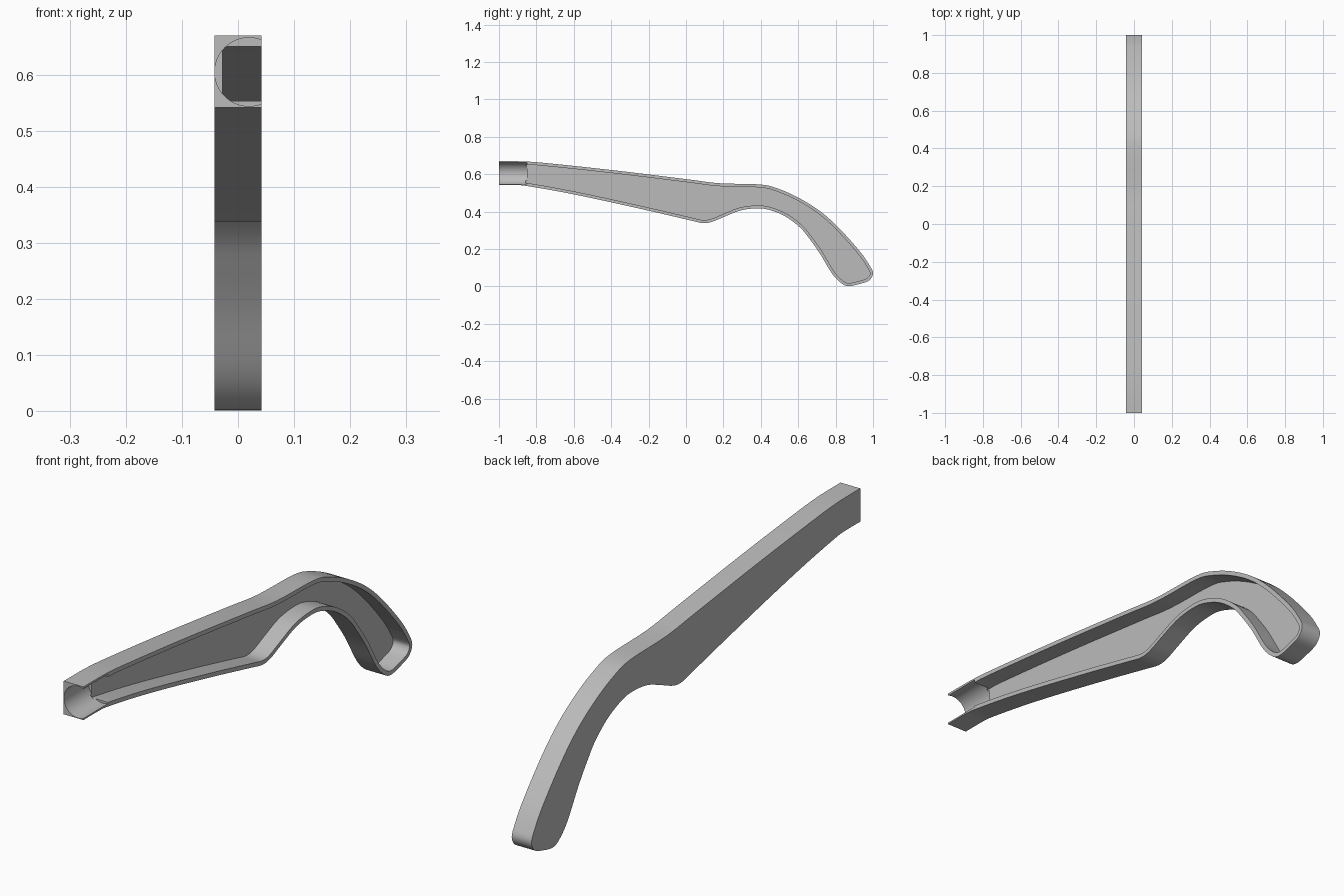
import bpy, bmesh, math
from mathutils import Vector, Matrix

if "Cube" in bpy.data.objects:
    bpy.data.objects.remove(bpy.data.objects["Cube"])

HALF = 0.042      # half the width of the handle
FLOOR = -0.028    # inner floor of the hollow
WALL = 0.016      # rim thickness
SOCKET_END = -0.85

gray = bpy.data.materials.new("plain gray")
gray.use_nodes = True
color = (0.5, 0.5, 0.5, 1)
gray.diffuse_color = color
gray.node_tree.nodes["Principled BSDF"].inputs["Base Color"].default_value = color

# Side profile (y, z): along the top, round the butt, back along the underside
control = [Vector(p) for p in (
    (-1, .67), (-.85, .668), (-.67, .652), (-.35, .617), (0, .574), (.18, .552),
    (.4, .545), (.5, .52), (.61, .47), (.72, .4), (.82, .31), (.93, .187),
    (.98, .115), (1, .07), (.98, .033), (.93, .014), (.87, .002), (.83, .018),
    (.78, .07), (.716, .176), (.66, .255), (.61, .315), (.53, .375), (.44, .411),
    (.37, .417), (.29, .406), (.21, .375), (.14, .346), (.09, .339), (.02, .354),
    (-.19, .403), (-.46, .463), (-.67, .506), (-.85, .537), (-.91, .542), (-1, .542))]


def smooth_path(pts, steps=5):
    """Curve through all points, with free ends."""
    pts = [pts[0]] + pts + [pts[-1]]
    out = []
    for a, b, c, d in zip(pts, pts[1:], pts[2:], pts[3:]):
        for i in range(steps):
            t = i / steps
            out.append(b + (c - a) * t / 2 + (a * 2 - b * 5 + c * 4 - d) * t**2 / 2
                       + (b * 3 - a - c * 3 + d) * t**3 / 2)
    return out + [pts[-1]]


def inset(pts, dist):
    """Shift a clockwise path inward."""
    out = []
    for a, p, b in zip(pts, pts[1:], pts[2:]):
        d = (b - a).normalized()
        out.append(p + Vector((d.y, -d.x)) * dist)
    return out


def make_object(name, bm):
    bmesh.ops.recalc_face_normals(bm, faces=bm.faces)
    mesh = bpy.data.meshes.new(name)
    bm.to_mesh(mesh)
    bm.free()
    mesh.materials.append(gray)
    obj = bpy.data.objects.new(name, mesh)
    bpy.context.collection.objects.link(obj)
    return obj


def slab(name, pts, x0, x1):
    bm = bmesh.new()
    face = bm.faces.new([bm.verts.new((x0, p.x, p.y)) for p in pts])
    ext = bmesh.ops.extrude_face_region(bm, geom=[face])
    moved = [v for v in ext["geom"] if isinstance(v, bmesh.types.BMVert)]
    bmesh.ops.translate(bm, verts=moved, vec=(x1 - x0, 0, 0))
    return make_object(name, bm)


# Solid half handle
outline = smooth_path(control)
handle = slab("handle_half_shell", outline, -HALF, HALF)

# Hollow, open on the left side and stopping at the socket block
inner = [p for p in inset(outline, WALL) if p.x > SOCKET_END]
stop = SOCKET_END - 0.008
inner = [Vector((stop, inner[0].y))] + inner + [Vector((stop, inner[-1].y))]
hollow = slab("hollow_cutter", inner, FLOOR, HALF + 0.05)

# Round socket running in from the front end
bm = bmesh.new()
bmesh.ops.create_cone(bm, cap_ends=True, segments=64, radius1=0.061, radius2=0.061,
                      depth=0.25, matrix=Matrix.Translation((0.0195, SOCKET_END - 0.125, 0.605))
                      @ Matrix.Rotation(math.pi / 2, 4, "X"))
socket = make_object("socket_cutter", bm)

# Cut both openings, then drop the cutters
for cutter in (hollow, socket):
    cutter.hide_render = True
    mod = handle.modifiers.new(cutter.name, "BOOLEAN")
    mod.operation = "DIFFERENCE"
    mod.solver = "EXACT"
    mod.object = cutter
bpy.context.view_layer.update()
depsgraph = bpy.context.evaluated_depsgraph_get()
result = bpy.data.meshes.new_from_object(handle.evaluated_get(depsgraph))
handle.modifiers.clear()
handle.data = result
for cutter in (hollow, socket):
    bpy.data.objects.remove(cutter)

# Smooth walls with crisp rims
bpy.ops.object.select_all(action="DESELECT")
handle.select_set(True)
bpy.context.view_layer.objects.active = handle
bpy.ops.object.shade_smooth_by_angle(angle=math.radians(30))
